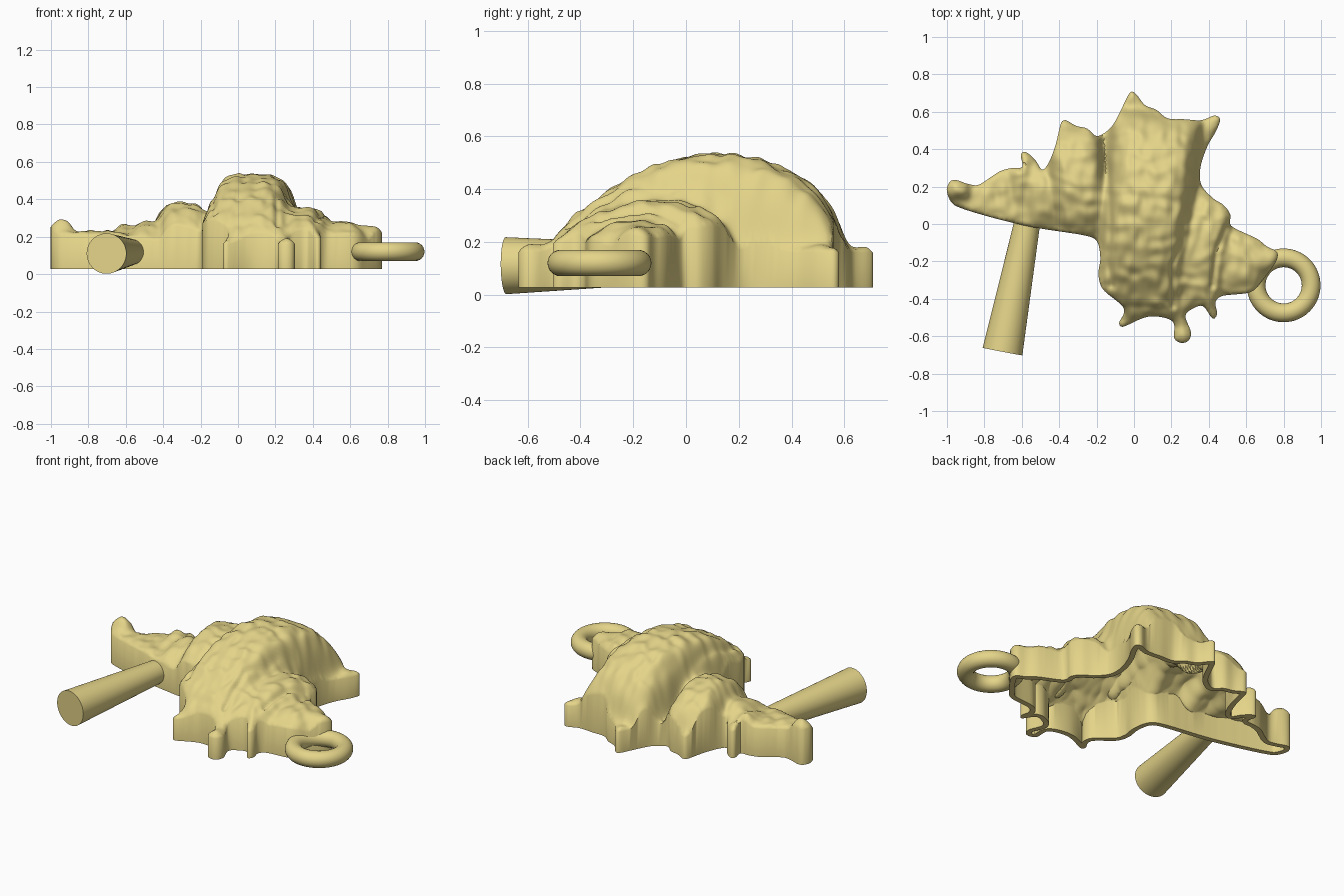
import bpy, bmesh, math
from mathutils import Vector, noise, kdtree, geometry

if "Cube" in bpy.data.objects:
    bpy.data.objects.remove(bpy.data.objects["Cube"])

BASE = 0.027
# Silhouette of the shell seen from above
OUTLINE = [
    (-1, .17), (-.985, .225), (-.95, .235), (-.89, .215), (-.83, .21), (-.72, .28),
    (-.65, .30), (-.597, .305), (-.605, .37), (-.58, .385), (-.53, .345), (-.49, .29),
    (-.455, .33), (-.42, .42), (-.39, .54), (-.365, .555), (-.31, .525), (-.25, .51),
    (-.20, .47), (-.14, .50), (-.10, .55), (-.03, .69), (-.01, .708), (.015, .69),
    (.06, .635), (.12, .61), (.18, .565), (.27, .56), (.36, .555), (.43, .58),
    (.46, .56), (.44, .50), (.39, .41), (.355, .30), (.36, .21), (.42, .14),
    (.48, .10), (.515, .05), (.52, -.01), (.66, -.08), (.71, -.12), (.765, -.15),
    (.76, -.20), (.68, -.31), (.62, -.365), (.47, -.385), (.435, -.42), (.445, -.48),
    (.42, -.505), (.37, -.44), (.32, -.45), (.275, -.49), (.305, -.58), (.29, -.625),
    (.25, -.635), (.215, -.61), (.205, -.52), (.08, -.495), (-.06, -.55), (-.08, -.53),
    (-.055, -.45), (-.165, -.35), (-.19, -.27), (-.18, -.18), (-.20, -.09), (-.27, -.06),
    (-.6, -.005), (-.95, .095)]
# Whorls: centre x, y, half width, length forward, length back, tilt, top height, squareness
WHORLS = [
    (.08, .12, .24, .65, .47, .10, .532, 4),
    (.34, -.10, .17, .44, .28, .15, .355, 3),
    (.55, -.19, .15, .24, .17, .2, .28, 2.5),
    (.71, -.19, .08, .09, .08, 0, .265, 2),
    (-.295, .22, .145, .36, .30, -.15, .38, 4),
    (-.47, .16, .11, .17, .15, -.2, .28, 2),
    (-.60, .24, .06, .12, .12, -.1, .265, 2),
    (-.945, .18, .065, .05, .06, 0, .30, 2)]
# Grooves where the whorls meet
SEAMS = [[(-.165, .45), (-.135, .25), (-.125, .0), (-.135, -.2), (-.12, -.33)],
         [(.30, .16), (.265, .03), (.255, -.1), (.205, -.22), (.21, -.44)],
         [(.49, -.02), (.44, -.15), (.42, -.33)]]


def smooth_loop(pts, n):
    """Closed curve through the points with limited tangents."""
    out = []
    for i in range(len(pts)):
        a, b, c, d = (Vector(pts[(i + k) % len(pts)]) for k in (-1, 0, 1, 2))
        lim = (c - b).length
        m = max(n, int(lim / .014))
        t0, t1 = (c - a) / 2, (d - b) / 2
        t0 *= min(1, 1.2 * lim / t0.length)
        t1 *= min(1, 1.2 * lim / t1.length)
        for j in range(m):
            t = j / m
            out.append(b * (2*t**3 - 3*t*t + 1) + t0 * (t**3 - 2*t*t + t)
                       + c * (3*t*t - 2*t**3) + t1 * (t**3 - t*t))
    return out


def height(x, y):
    """Relief height: wall level with overlapping whorls."""
    wall = .185 + .045 * min(1, max(0, (-.35 - x) / .35))
    z = wall
    for cx, cy, hw, front, back, a, top, p in WHORLS:
        dx, dy = x - cx, y - cy
        u = abs(dx * math.cos(a) - dy * math.sin(a)) / hw
        v = dx * math.sin(a) + dy * math.cos(a)
        # long gentle slope to the front, round shoulder to the back
        fv = max(0, 1 - (v / front)**2) if v < 0 else math.sqrt(max(0, 1 - (v / back)**2))
        z = max(z, wall + (top - wall) * fv * math.sqrt(max(0, 1 - u**p)))
    return z


def knobs(x, y, z):
    """Irregular rows of knobs, stronger on the raised whorls, and seam grooves."""
    k = min(1, max(0, (z - .2) / .08))
    w = noise.noise(Vector((x * 7, y * 7, 5))) * 3
    rows = math.cos((x - .1 * y) * 80 + w) * .002 + math.cos(y * 62 + x * 8 + w * 1.5) * .003
    z = k * rows + .014 * noise.noise(Vector((x * 17, y * 13, 2)))
    q = Vector((x, y))
    for seam in SEAMS:
        dist = 9
        for a, b in zip(seam, seam[1:]):
            p, t = geometry.intersect_point_line(q, a, b)
            p = Vector(a).lerp(Vector(b), min(1, max(0, t)))
            dist = min(dist, (q - p).length)
        z -= .022 * math.exp(-(dist / .016)**2)
    return z


def finish(ob, name):
    ob.name = name
    mat = bpy.data.materials.get("sand") or bpy.data.materials.new("sand")
    mat.diffuse_color = (.78, .66, .25, 1)
    mat.use_nodes = True
    mat.node_tree.nodes["Principled BSDF"].inputs["Base Color"].default_value = mat.diffuse_color
    ob.data.materials.append(mat)
    bpy.ops.object.select_all(action='DESELECT')
    ob.select_set(True)
    bpy.context.view_layer.objects.active = ob
    for m in list(ob.modifiers):
        bpy.ops.object.modifier_apply(modifier=m.name)
    bpy.ops.object.shade_smooth_by_angle(angle=math.radians(50))


# Shell: triangulated relief inside the silhouette
loop = smooth_loop(OUTLINE, 3)
n = len(loop)
kd = kdtree.KDTree(n)
for i, p in enumerate(loop):
    kd.insert((p.x, p.y, 0), i)
kd.balance()
STEP = .011
pts = list(loop)
for j in range(-58, 66):
    for i in range(-92, 72):
        q = Vector(((i + .5 * (j % 2)) * STEP, j * STEP))
        if kd.find((q.x, q.y, 0))[2] > .008:
            pts.append(q)
verts, _, faces, *_ = geometry.delaunay_2d_cdt(
    pts, [(i, (i + 1) % n) for i in range(n)], [], 1, 1e-5)
bm = bmesh.new()
bv = [bm.verts.new((v.x, v.y, height(v.x, v.y))) for v in verts]
for f in faces:
    bm.faces.new([bv[i] for i in f])
bmesh.ops.delete(bm, geom=[v for v in bm.verts if not v.link_faces], context='VERTS')

# Soften the steps, then add knobs and a rounded rim
for _ in range(7):
    bmesh.ops.smooth_vert(bm, verts=bm.verts[:], factor=.5, use_axis_z=True)
for v in bm.verts:
    x, y, z = v.co
    edge = kd.find((x, y, 0))[2]
    v.co.z += knobs(x, y, z) * min(1, edge / .03) - .025 * math.exp(-edge / .015)

# Side walls drawn straight down to an open underside
rim = [e for e in bm.edges if e.is_boundary]
for v in bmesh.ops.extrude_edge_only(bm, edges=rim)['geom']:
    if isinstance(v, bmesh.types.BMVert):
        v.co.z = BASE
bmesh.ops.recalc_face_normals(bm, faces=bm.faces)
bm.normal_update()
if sum(f.normal.z for f in bm.faces) < 0:
    bmesh.ops.reverse_faces(bm, faces=bm.faces)
mesh = bpy.data.meshes.new("shell")
bm.to_mesh(mesh)
bm.free()
shell = bpy.data.objects.new("shell", mesh)
bpy.context.collection.objects.link(shell)
solid = shell.modifiers.new("thickness", 'SOLIDIFY')
solid.thickness = .032
solid.offset = -1
finish(shell, "shell")
for v in shell.data.vertices:      # keep the underside rim level
    if v.co.z < .07:
        v.co.z = BASE

# Tapered handle
a, b = Vector((-.703, -.682, .11)), Vector((-.573, -.004, .118))
d = b - a
bpy.ops.mesh.primitive_cone_add(vertices=64, radius1=.108, radius2=.07, depth=d.length,
                                location=(a + b) / 2,
                                rotation=d.to_track_quat('Z', 'Y').to_euler())
finish(bpy.context.object, "handle")

# Hanging ring
bpy.ops.mesh.primitive_torus_add(location=(.8, -.328, .12), major_radius=.147,
                                 minor_radius=.05, major_segments=64, minor_segments=24)
finish(bpy.context.object, "ring")
